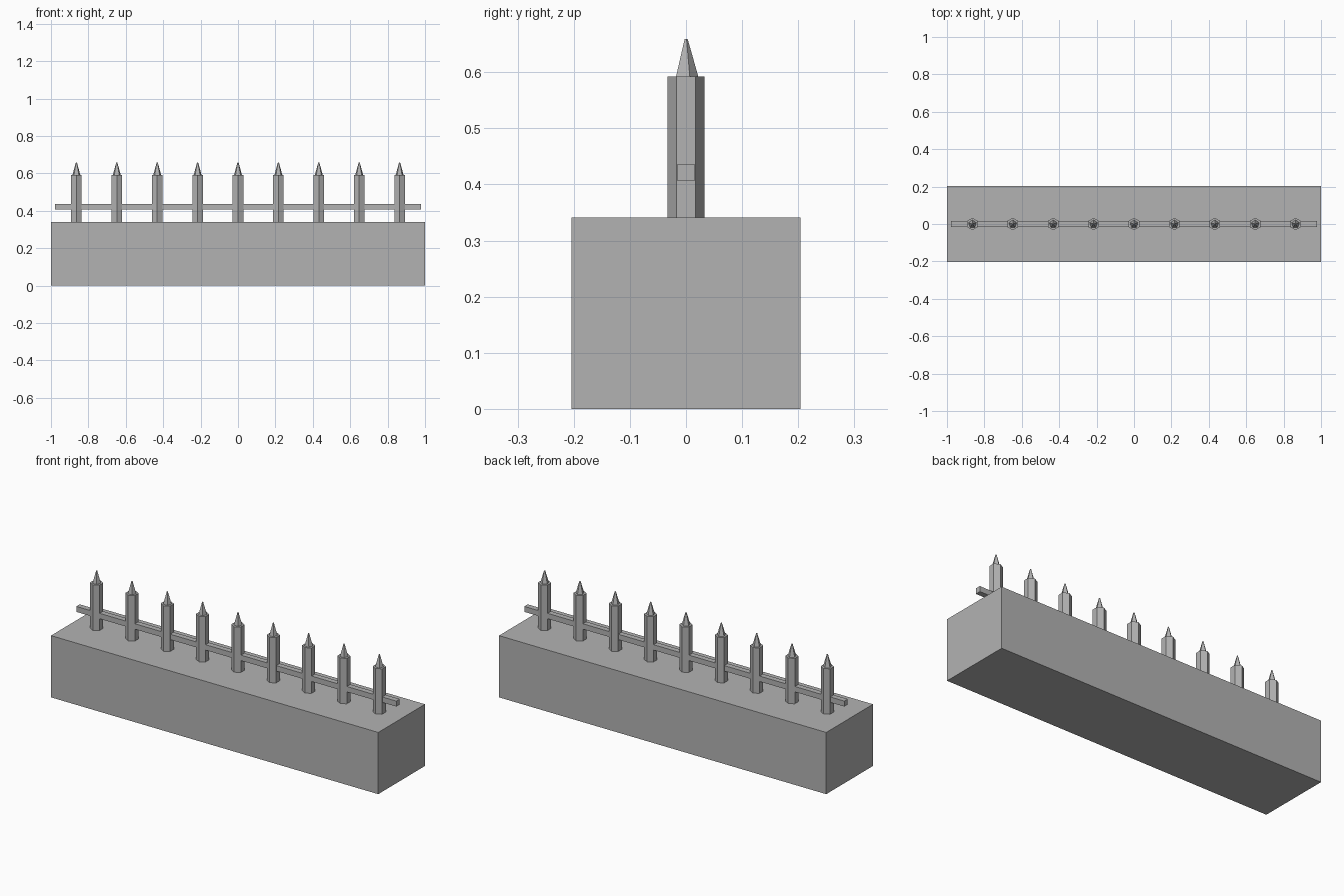
import bpy
from math import pi

if "Cube" in bpy.data.objects:
    bpy.data.objects.remove(bpy.data.objects["Cube"], do_unlink=True)

GREY = (0.45, 0.45, 0.45, 1)
mat = bpy.data.materials.new("plain grey")
mat.use_nodes = True
mat.diffuse_color = GREY
mat.node_tree.nodes["Principled BSDF"].inputs["Base Color"].default_value = GREY


def finish(name):
    obj = bpy.context.object
    obj.name = name
    obj.data.materials.append(mat)
    return obj


def box(name, size, z_low):
    bpy.ops.mesh.primitive_cube_add(size=1, location=(0, 0, z_low + size[2] / 2))
    obj = finish(name)
    obj.scale = size
    bpy.ops.object.transform_apply(location=False, rotation=False, scale=True)


def prism(name, sides, r_low, r_high, x, z_low, z_high):
    # first corner points along +y
    bpy.ops.mesh.primitive_cone_add(
        vertices=sides, radius1=r_low, radius2=r_high, depth=z_high - z_low,
        location=(x, 0, (z_low + z_high) / 2))
    obj = finish(name)
    # turn so that one corner lies on +y whatever the starting corner is
    corner = max(obj.data.vertices, key=lambda v: v.co.y).co
    if abs(corner.x) > r_low * 0.01:
        obj.rotation_euler.z = pi / 2


WALL_TOP = 0.341
POST_TOP = 0.592
SPACING = 0.216

# wall and rail
box("wall_base", (2, 0.408, WALL_TOP), 0)
box("cross_rail", (1.956, 0.03, 0.03), 0.406)

# row of hexagonal posts, each with a five-sided spike
for i in range(9):
    x = (i - 4) * SPACING
    prism(f"post_{i + 1}", 6, 0.033, 0.033, x, WALL_TOP, POST_TOP)
    prism(f"spike_{i + 1}", 5, 0.022, 0.003, x, POST_TOP, 0.659)
